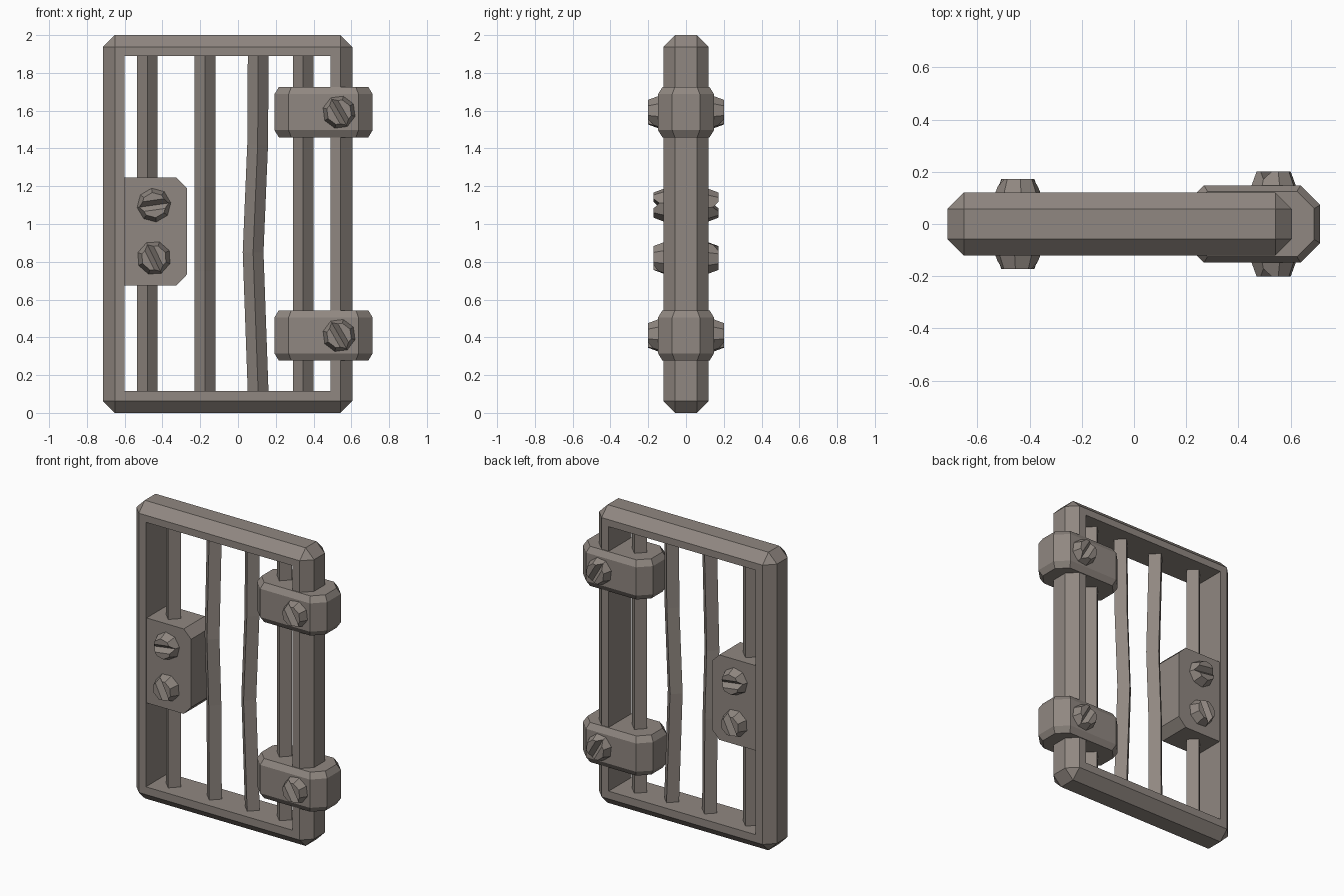
import bpy, bmesh, math
from mathutils import Matrix, Vector

if "Cube" in bpy.data.objects:
    bpy.data.objects.remove(bpy.data.objects["Cube"])

iron = bpy.data.materials.new("grey brown iron")
iron.diffuse_color = (0.28, 0.245, 0.22, 1)
iron.use_nodes = True
iron.node_tree.nodes["Principled BSDF"].inputs["Base Color"].default_value = iron.diffuse_color


def finish(bm, name):
    bmesh.ops.recalc_face_normals(bm, faces=bm.faces)
    me = bpy.data.meshes.new(name)
    bm.to_mesh(me)
    bm.free()
    me.materials.append(iron)
    ob = bpy.data.objects.new(name, me)
    bpy.context.scene.collection.objects.link(ob)
    return ob


def loft(rings, name):
    """Skin a list of equal-length closed rings and cap both ends."""
    bm = bmesh.new()
    vs = [[bm.verts.new(p) for p in r] for r in rings]
    n = len(vs[0])
    for a, b in zip(vs, vs[1:]):
        for i in range(n):
            j = (i + 1) % n
            bm.faces.new((a[i], a[j], b[j], b[i]))
    bm.faces.new(vs[0])
    bm.faces.new(vs[-1])
    return finish(bm, name)


def box(lo, hi, name, bevel=0):
    bm = bmesh.new()
    bmesh.ops.create_cube(bm, size=1)
    lo, hi = Vector(lo), Vector(hi)
    for v in bm.verts:
        v.co = Vector(((lo[k] + hi[k]) / 2 + v.co[k] * (hi[k] - lo[k]) for k in range(3)))
    if bevel:
        bmesh.ops.bevel(bm, geom=bm.edges[:], offset=bevel, segments=1,
                        profile=0.5, affect='EDGES')
    return finish(bm, name)


def cut(ob, cutter):
    m = ob.modifiers.new("cut", 'BOOLEAN')
    m.operation = 'DIFFERENCE'
    m.solver = 'EXACT'
    m.object = cutter
    bpy.context.view_layer.update()
    dg = bpy.context.evaluated_depsgraph_get()
    me = bpy.data.meshes.new_from_object(ob.evaluated_get(dg))
    ob.modifiers.clear()
    ob.data = me
    bpy.data.objects.remove(cutter)


# Outer frame: chamfered slab with a plain rectangular opening
frame = box((-0.715, -0.12, 0), (0.605, 0.12, 2), "frame", 0.063)
cut(frame, box((-0.60, -0.5, 0.115), (0.49, 0.5, 1.89), "opening_cutter"))


# Diamond-section bars, two of them bent
def bar(name, path, r=0.055):
    loft([[(x + r, y, z), (x, y + r, z), (x - r, y, z), (x, y - r, z)]
          for x, y, z in path], name)


bar("bar_1", [(-0.48, 0, 0.10), (-0.48, 0, 1.91)])
bar("bar_2", [(-0.175, 0, 0.10), (-0.175, -0.005, 0.75),
              (-0.175, -0.025, 1.2), (-0.175, 0, 1.91)])
bar("bar_3", [(0.107, 0, 0.10), (0.08, 0, 0.85), (0.104, 0, 1.42), (0.107, 0, 1.91)])
bar("bar_4", [(0.345, 0, 0.10), (0.345, 0, 1.91)])

# Lock block with two clipped corners
lock = [(-0.61, 0.675), (-0.325, 0.675), (-0.27, 0.733),
        (-0.27, 1.19), (-0.325, 1.245), (-0.61, 1.245)]
loft([[(x, y, z) for x, z in lock] for y in (-0.112, 0.112)], "lock_block")


# Tapered octagonal bolt head with a V slot
def bolt(name, x, z, base, angle, back_mirrored):
    top = base + 0.06
    for side in (-1, 1):
        ring = lambda r, h: [(r * math.cos(math.pi * k / 4), r * math.sin(math.pi * k / 4), h)
                             for k in range(8)]
        ob = loft([ring(0.092, base - 0.02), ring(0.090, base), ring(0.067, top)], name)
        w, d = 0.03, 0.03
        cutter = loft([[(s, -w, top + 0.005), (s, w, top + 0.005), (s, 0, top - d)]
                       for s in (-0.2, 0.2)], "slot_cutter")
        cut(ob, cutter)
        # stand the bolt along -y, then turn it to the back when needed
        m = Matrix.Rotation(math.pi / 2, 4, 'X') @ Matrix.Rotation(math.radians(angle), 4, 'Z')
        if side > 0:
            flip = (Matrix.Diagonal((1, -1, 1, 1)) if back_mirrored
                    else Matrix.Rotation(math.pi, 4, 'Z'))
            m = flip @ m
        ob.data.transform(Matrix.Translation((x, 0, z)) @ m)
        if side > 0 and back_mirrored:
            ob.data.flip_normals()


bolt("lock_bolt_upper", -0.445, 1.10, 0.112, 8, False)
bolt("lock_bolt_lower", -0.445, 0.82, 0.112, -64, False)

# Hinge clamps: long octagon blocks with chamfered rims, bolted both sides
for label, zc in (("upper", 1.592), ("lower", 0.41)):
    def ring(inset, z):
        x0, x1, y, c = 0.193 + inset, 0.713 - inset, 0.148 - inset, 0.075 - inset * 0.4
        return [(x0 + c, -y, z), (x1 - c, -y, z), (x1, -y + c, z), (x1, y - c, z),
                (x1 - c, y, z), (x0 + c, y, z), (x0, y - c, z), (x0, -y + c, z)]
    loft([ring(0.023, zc - 0.133), ring(0, zc - 0.095),
          ring(0, zc + 0.095), ring(0.023, zc + 0.133)], "hinge_" + label)
    bolt("hinge_bolt_" + label, 0.535, zc, 0.142, -60, True)
